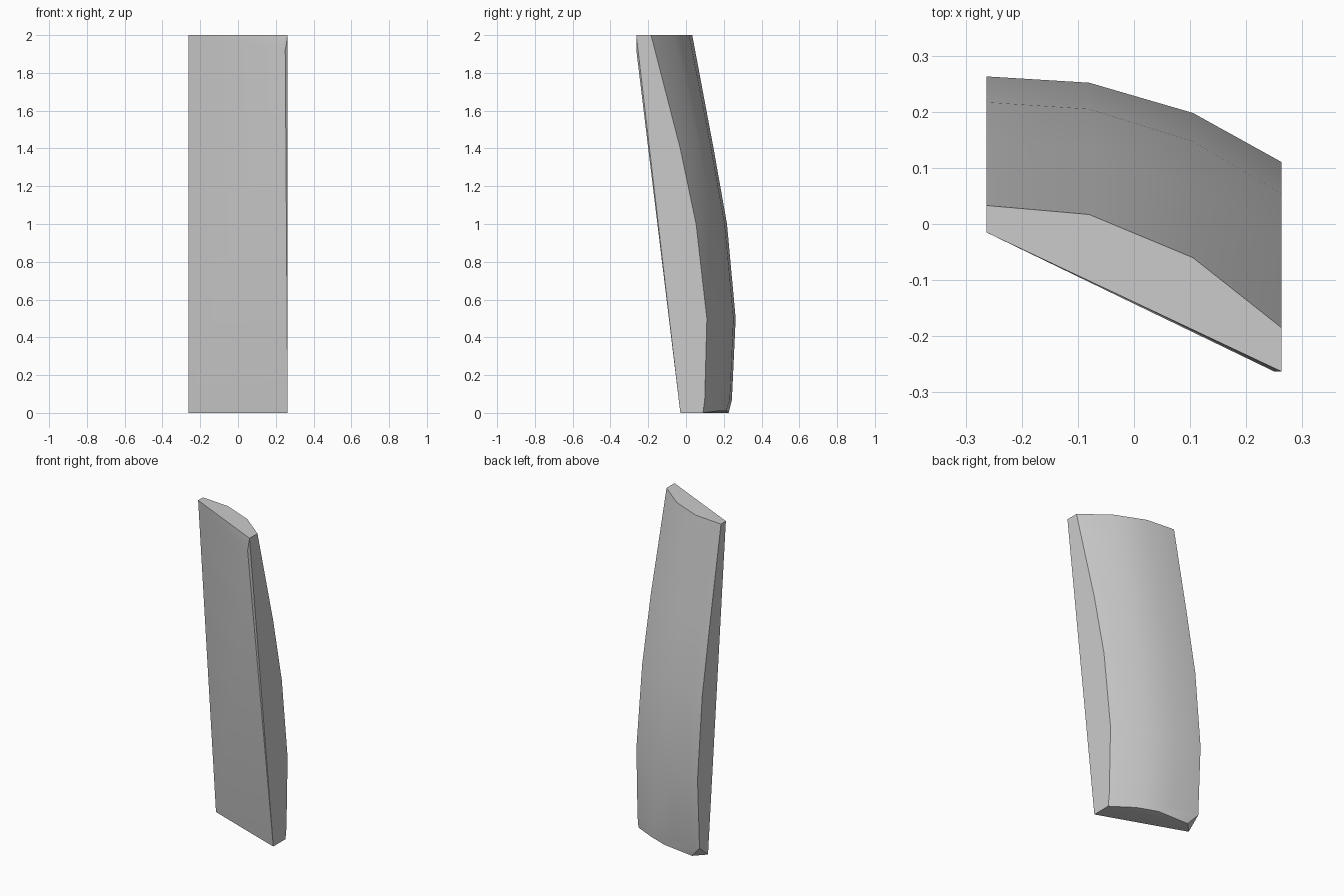
import bpy, bmesh, math

cube = bpy.data.objects.get("Cube")
if cube:
    bpy.data.objects.remove(cube, do_unlink=True)

grey = bpy.data.materials.new("plain_grey")
grey.use_nodes = True
colour = (0.6, 0.6, 0.6, 1)
grey.diffuse_color = colour
grey.node_tree.nodes["Principled BSDF"].inputs["Base Color"].default_value = colour

W = 0.263                                   # half width
columns = [-W, -0.08, 0.105, W]             # x of the back surface columns
drops = [0, 0.016, 0.093, 0.218]            # how far the back falls away per column
# height, back depth at the -x side, strength of the fall
levels = [(2, 0.033, 1), (1.4, 0.146, 0.81), (1.0, 0.217, 0.75),
          (0.5, 0.263, 0.70), (0.07, 0.243, 0.66)]

bm = bmesh.new()
vert = lambda *p: bm.verts.new(p)

# Curved back
back = [[vert(x, y - d * k, z) for x, d in zip(columns, drops)] for z, y, k in levels]
foot = [vert(-0.2, 0.226, 0), vert(0, 0.212, 0.01), vert(0.12, 0.168, 0.01), vert(W, 0.09, 0)]
for upper, lower in zip(back, back[1:]):
    for i in range(3):
        bm.faces.new((upper[i], upper[i + 1], lower[i + 1], lower[i]))
for i in range(3):
    bm.faces.new((back[-1][i], back[-1][i + 1], foot[i + 1], foot[i]))

# Front face with its chipped upper corner
top_r, top_l = vert(-W, -0.015, 2), vert(W, -0.263, 2)
low_r, low_l = vert(-W, 0.16, 0), vert(W, -0.03, 0)
chip = vert(0.25, -0.263, 1.92)
for tri in ((low_r, low_l, chip), (low_r, chip, top_r), (top_r, chip, top_l), (chip, low_l, top_l)):
    bm.faces.new(tri)

# Sides, top and underside
bm.faces.new([top_r] + [row[0] for row in back] + [low_r])
bm.faces.new([top_l] + [row[-1] for row in back] + [foot[-1], low_l])
bm.faces.new([top_r, top_l] + back[0][::-1])
bm.faces.new((low_r, back[-1][0], foot[0]))
bm.faces.new((low_r, foot[0], foot[3], low_l))
bm.faces.new(foot)
bmesh.ops.recalc_face_normals(bm, faces=bm.faces)

mesh = bpy.data.meshes.new("curved_slab")
bm.to_mesh(mesh)
bm.free()
slab = bpy.data.objects.new("curved_slab", mesh)
bpy.context.collection.objects.link(slab)
mesh.materials.append(grey)
bpy.context.view_layer.objects.active = slab
slab.select_set(True)
bpy.ops.object.shade_smooth_by_angle(angle=math.radians(30))
